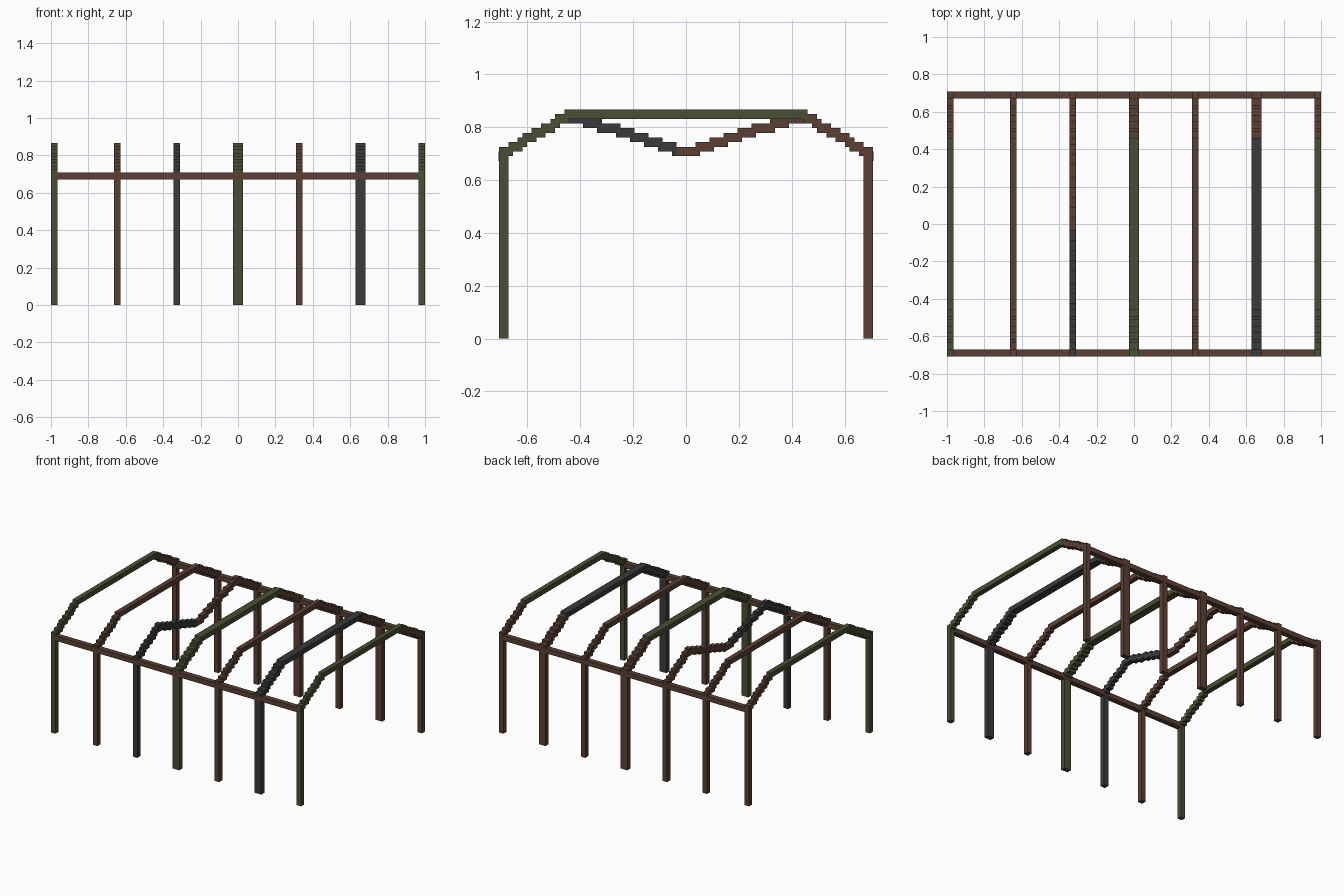
import bpy, bmesh

if "Cube" in bpy.data.objects:
    bpy.data.objects.remove(bpy.data.objects["Cube"], do_unlink=True)

U = 2 / 113                      # size of one block
HALF, KNEE = 40, 26              # half depth, half length of the flat roof (blocks)
EAVE, RIDGE = 39, 47             # underside heights of the rafters (blocks)


def material(name, rgb):
    m = bpy.data.materials.new(name)
    m.use_nodes = True
    m.diffuse_color = (*rgb, 1)
    bsdf = m.node_tree.nodes["Principled BSDF"]
    bsdf.inputs["Base Color"].default_value = (*rgb, 1)
    bsdf.inputs["Roughness"].default_value = 0.9
    return m


brown = material("dark brown", (0.105, 0.051, 0.034))
green = material("olive green", (0.068, 0.076, 0.032))
grey = material("charcoal grey", (0.042, 0.042, 0.045))


def extrude_outline(name, points, x0, x1, mat):
    """Extrude a closed (y, z) outline from x0 to x1, all in blocks."""
    bm = bmesh.new()
    face = bm.faces.new([bm.verts.new((x0 * U, y * U, z * U)) for y, z in points])
    ext = bmesh.ops.extrude_face_region(bm, geom=[face])
    moved = [g for g in ext["geom"] if isinstance(g, bmesh.types.BMVert)]
    bmesh.ops.translate(bm, verts=moved, vec=((x1 - x0) * U, 0, 0))
    bmesh.ops.recalc_face_normals(bm, faces=bm.faces)
    mesh = bpy.data.meshes.new(name)
    bm.to_mesh(mesh)
    bm.free()
    mesh.materials.append(mat)
    obj = bpy.data.objects.new(name, mesh)
    bpy.context.collection.objects.link(obj)
    return obj


def rafter_height(j, broken):
    """Underside of the stepped rafter at block j, the same front and back."""
    j = min(j, -j - 2)
    if j < -KNEE:
        z = EAVE + (RIDGE - EAVE) * (j + HALF) / (HALF - KNEE)
    elif broken:
        z = RIDGE - (RIDGE - EAVE) * (j + KNEE) / (KNEE - 1)
    else:
        return RIDGE
    return round(z - 0.3)


def column(c, broken):
    """Bottom and top of the frame in one column of blocks."""
    hs = [rafter_height(j, broken) for j in (c - 1, c) if -HALF <= j <= HALF - 2]
    is_post = c < 2 - HALF or c >= HALF - 2
    return (0 if is_post else min(hs)), max(hs) + 2


def frame_part(name, start, end, x0, x1, mat, broken):
    """Post and stepped rafter between two columns, as one outline."""
    upper, lower = [], []
    for c in range(start, end):
        lo, hi = column(c, broken)
        for side, z in ((upper, hi), (lower, lo)):
            if side and side[-1][1] == z:
                side[-1] = (c + 1, z)          # lengthen the current tread
            else:
                side += [(c, z), (c + 1, z)]   # start a new step
    extrude_outline(name, upper + lower[::-1], x0, x1, mat)


# Arched frames: name, middle x, width, front colour, sagging rafter
frames = [
    ("right_end", -55.5, 2, green, False),
    ("right_outer", -36.5, 2, brown, False),
    ("right_inner", -18.5, 2, grey, True),
    ("middle", 0, 3, green, False),
    ("left_inner", 18.5, 2, brown, False),
    ("left_outer", 37, 3, grey, False),
    ("left_end", 55.5, 2, green, False),
]
for name, x, width, mat, broken in frames:
    split = -2 if broken else KNEE
    x0, x1 = x - width / 2, x + width / 2
    frame_part(name + "_frame_front", -HALF, split, x0, x1, mat, broken)
    frame_part(name + "_frame_back", split, HALF, x0, x1, brown, broken)

# Long eave beams between the end frames, a hair proud of the posts
for name, y in (("front_eave_beam", 1 - HALF), ("back_eave_beam", HALF - 1)):
    a, b = y - 1.06, y + 1.06
    outline = [(a, EAVE - 1), (b, EAVE - 1), (b, EAVE + 1), (a, EAVE + 1)]
    extrude_outline(name, outline, -54.5, 54.5, brown)
